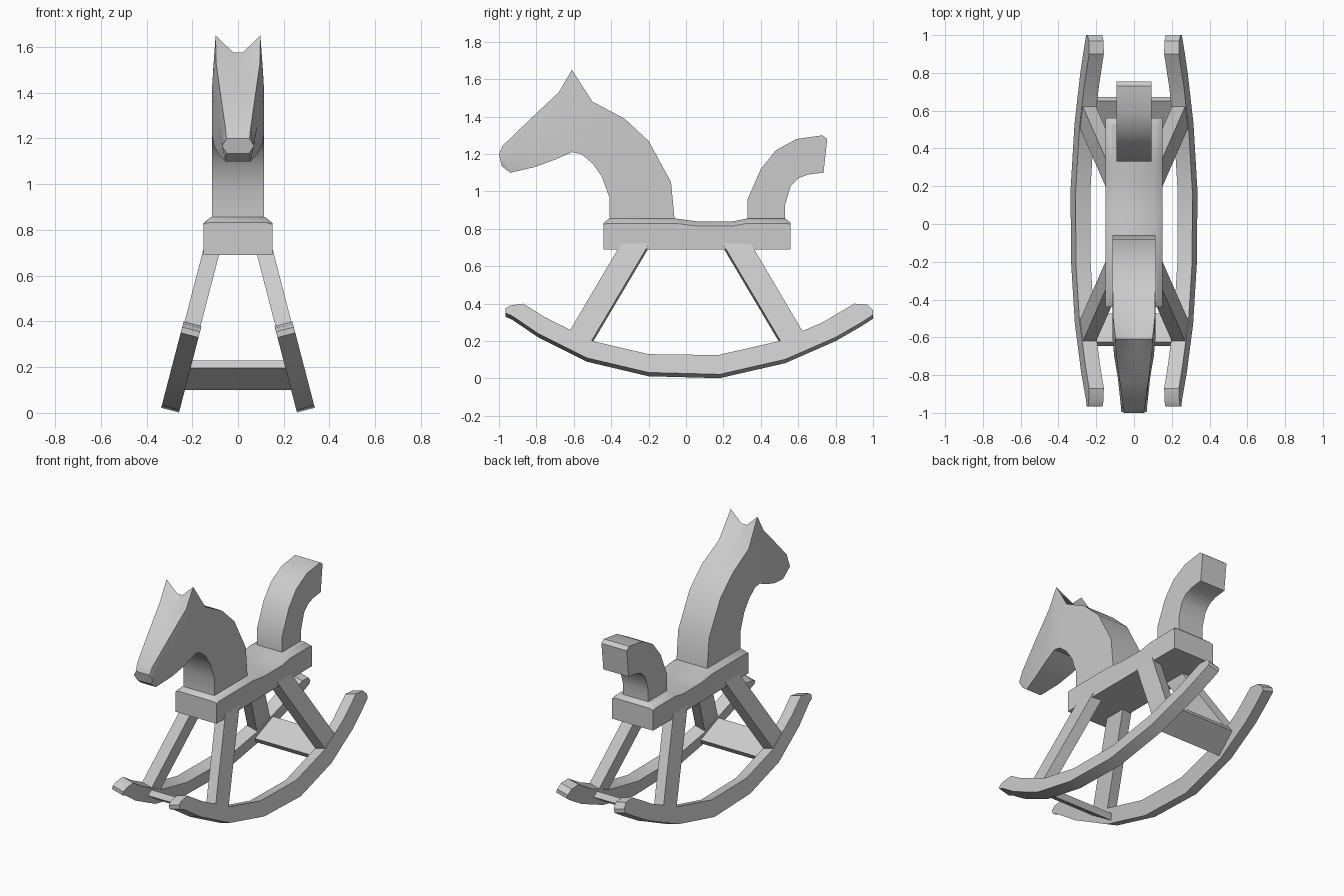
import bpy, bmesh, math

if "Cube" in bpy.data.objects:
    bpy.data.objects.remove(bpy.data.objects["Cube"])

LEAN = 0.26  # inward lean of legs and rockers


def loft(name, rings, smooth=35):
    """Skin a list of equal-length closed rings and cap both ends."""
    bm = bmesh.new()
    rows = [[bm.verts.new(p) for p in ring] for ring in rings]
    n = len(rows[0])
    for a, b in zip(rows, rows[1:]):
        for i in range(n):
            j = (i + 1) % n
            bm.faces.new((a[i], a[j], b[j], b[i]))
    bm.faces.new(rows[0])
    bm.faces.new(rows[-1])
    bmesh.ops.recalc_face_normals(bm, faces=bm.faces)
    me = bpy.data.meshes.new(name)
    bm.to_mesh(me)
    bm.free()
    ob = bpy.data.objects.new(name, me)
    bpy.context.collection.objects.link(ob)
    bpy.ops.object.select_all(action='DESELECT')
    bpy.context.view_layer.objects.active = ob
    ob.select_set(True)
    bpy.ops.object.shade_smooth_by_angle(angle=math.radians(smooth))
    return ob


def box_ring(top, bottom, w):
    return [(-w, *top), (w, *top), (w, *bottom), (-w, *bottom)]


def leaning(name, pairs, half):
    """Flat board following (y,z) pairs, tilted inward and mirrored in x."""
    rings = []
    for top, bot in pairs:
        rings.append([(0.30 - LEAN * z + dx, y, z + LEAN * dx)
                      for (y, z), dx in ((top, -half), (top, half), (bot, half), (bot, -half))])
    ob = loft(name, rings)
    m = ob.modifiers.new("other_side", 'MIRROR')
    m.use_axis = (True, False, False)
    return ob


# seat with chamfered top and shallow dip
seat = []
for y, top, side, w in ((-.44, .832, .825, .125), (-.41, .856, .83, .12), (-.06, .856, .83, .115),
                        (.06, .84, .815, .11), (.25, .84, .815, .11), (.33, .856, .83, .115),
                        (.53, .856, .83, .12), (.56, .832, .825, .125)):
    seat.append([(-.15, y, .69), (-.15, y, side), (-w, y, top),
                 (w, y, top), (.15, y, side), (.15, y, .69)])
loft("seat", seat)

# neck and head: (top point, bottom point, top half width, bottom half width)
head = [((-.06, .84), (-.41, .84), .113, .113),
        ((-.08, 1.05), (-.41, .97), .113, .113),
        ((-.20, 1.27), (-.45, 1.08), .113, .113),
        ((-.33, 1.39), (-.50, 1.15), .113, .113),
        ((-.50, 1.48), (-.56, 1.20), .11, .113),
        ((-.61, 1.65), (-.61, 1.21), .098, .113),
        ((-.68, 1.53), (-.70, 1.17), .096, .105),
        ((-.83, 1.39), (-.81, 1.13), .076, .085),
        ((-.98, 1.245), (-.94, 1.10), .055, .055),
        ((-1.0, 1.20), (-.985, 1.135), .05, .05)]
rings = []
for i, ((ty, tz), (by, bz), wt, wb) in enumerate(head):
    notch = 1.575 if i == 5 else tz          # valley between the ears
    my, mz, wm = (ty + by) / 2, (tz + bz) / 2, max(wt, wb)
    if i >= 8:
        wm = .07
    rings.append([(-wt, ty, tz), (-.2 * wt, ty, notch), (.2 * wt, ty, notch), (wt, ty, tz),
                  (wm, my, mz), (wb, by, bz), (-wb, by, bz), (-wm, my, mz)])
loft("neck_and_head", rings)

# tail
tail = [((.33, .84), (.53, .84)), ((.33, .96), (.53, .93)), ((.40, 1.12), (.56, 1.03)),
        ((.48, 1.22), (.60, 1.07)), ((.59, 1.28), (.65, 1.09)), ((.73, 1.30), (.73, 1.10)),
        ((.755, 1.28), (.735, 1.10))]
loft("tail", [box_ring(t, b, .093) for t, b in tail])

# rockers
rocker = [((-.965, .365), (-.965, .34)), ((-.94, .38), (-.93, .325)), ((-.87, .39), (-.79, .23)),
          ((-.75, .315), (-.66, .165)), ((-.50, .19), (-.53, .10)), ((-.20, .12), (-.20, .022)),
          ((.17, .115), (.18, .012)), ((.50, .19), (.53, .092)), ((.73, .29), (.80, .21)),
          ((.90, .39), (.93, .285)), ((.97, .385), (.985, .32)), ((1.0, .355), (1.0, .33))]
leaning("rocker", rocker, .039)

# splayed legs
for name, s in (("front_leg", -1), ("rear_leg", 1)):
    leaning(name, [((s * .33, .74), (s * .18, .74)), ((s * .655, .19), (s * .53, .15))], .035)

# slanted cross boards between the rockers
for name, cy, s in (("front_cross_board", -.56, -1), ("rear_cross_board", .585, 1)):
    c, d = math.cos(.56), math.sin(.56) * s
    pts = [(cy + u * c - v * d, .165 + u * d + v * c)
           for u, v in ((-.09, -.02), (.09, -.02), (.09, .02), (-.09, .02))]
    loft(name, [[(x, *p) for p in pts] for x in (-.24, .24)])
